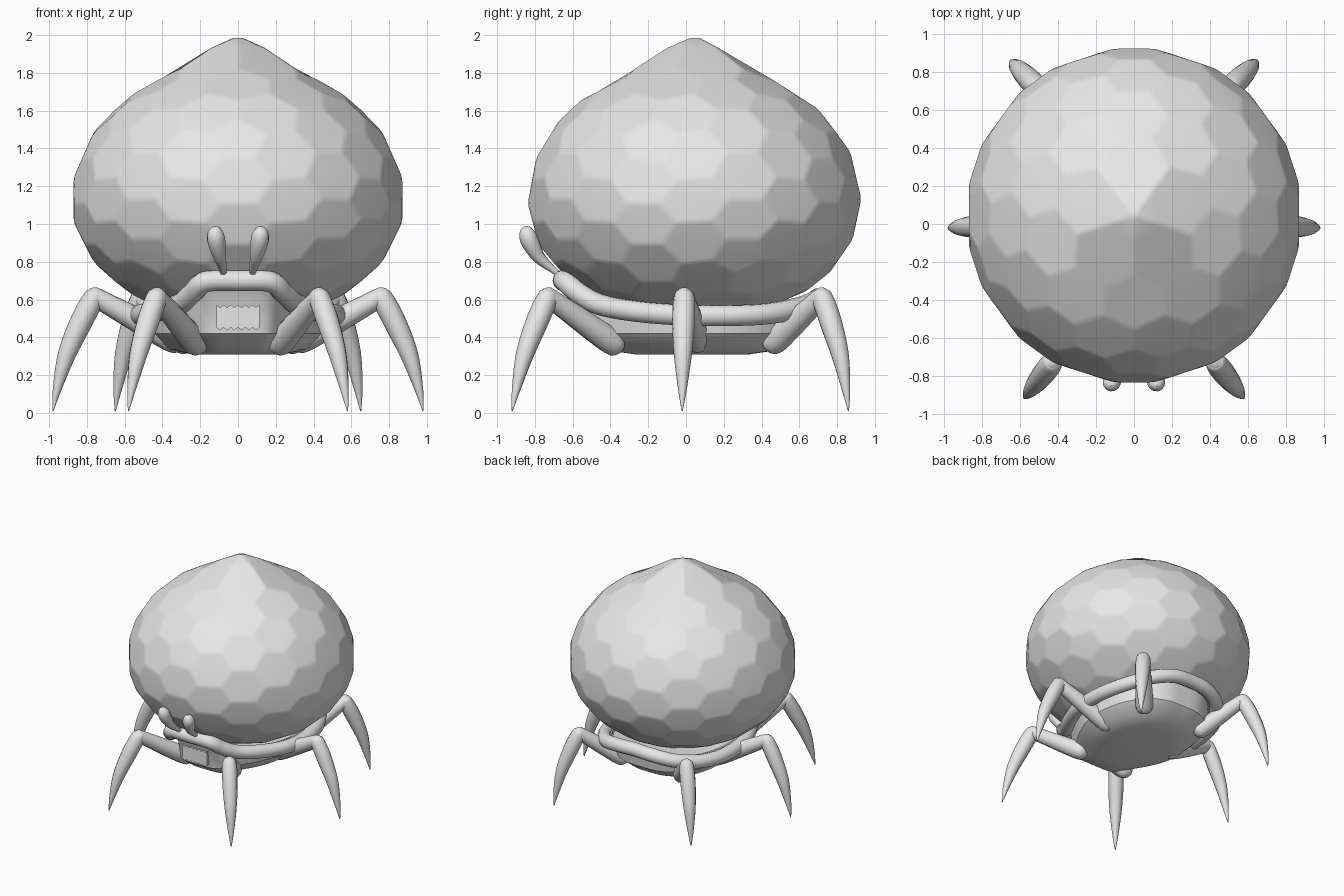
import bpy, bmesh, math
from mathutils import Vector, Matrix

if "Cube" in bpy.data.objects:
    bpy.data.objects.remove(bpy.data.objects["Cube"])

grey = bpy.data.materials.new("plain grey")
grey.diffuse_color = (0.8, 0.8, 0.8, 1)
grey.use_nodes = True
grey.node_tree.nodes["Principled BSDF"].inputs["Base Color"].default_value = grey.diffuse_color


def add_mesh(name, bm, smooth=True):
    bmesh.ops.recalc_face_normals(bm, faces=bm.faces)
    me = bpy.data.meshes.new(name)
    bm.to_mesh(me)
    bm.free()
    ob = bpy.data.objects.new(name, me)
    bpy.context.collection.objects.link(ob)
    me.materials.append(grey)
    for p in me.polygons:
        p.use_smooth = smooth
    return ob


def spline(pts, steps=6, cyclic=False):
    """Catmull-Rom samples through points of any dimension."""
    n, out = len(pts), []
    get = (lambda i: pts[i % n]) if cyclic else (lambda i: pts[max(0, min(n - 1, i))])
    for i in range(n if cyclic else n - 1):
        a, b, c, d = (get(i + k) for k in (-1, 0, 1, 2))
        for s in range(steps):
            t = s / steps
            out.append([0.5 * (2 * q + (r - p) * t + (2 * p - 5 * q + 4 * r - w) * t * t
                               + (3 * q - p - 3 * r + w) * t ** 3)
                        for p, q, r, w in zip(a, b, c, d)])
    if not cyclic:
        out.append(list(pts[-1]))
    return out


def tube(name, pts, cyclic=False):
    """Round tube along (x, y, z, radius) points."""
    cu = bpy.data.curves.new(name, 'CURVE')
    cu.dimensions = '3D'
    cu.bevel_depth = 1.0
    cu.bevel_resolution = 4
    samples = spline(pts, 6, cyclic)
    sp = cu.splines.new('POLY')
    sp.points.add(len(samples) - 1)
    for p, s in zip(sp.points, samples):
        p.co = (s[0], s[1], s[2], 1)
        p.radius = max(s[3], 0.002)
    sp.use_cyclic_u = cyclic
    sp.use_smooth = True
    cu.materials.append(grey)
    ob = bpy.data.objects.new(name, cu)
    bpy.context.collection.objects.link(ob)
    return ob


def hull_of(points):
    bm = bmesh.new()
    for p in points:
        bm.verts.new(p)
    bmesh.ops.convex_hull(bm, input=bm.verts[:])
    bm.normal_update()
    return bm


# Shell: hexagon-faceted ball drawn up to a pointed tip
bm = bmesh.new()
bmesh.ops.create_icosphere(bm, subdivisions=1, radius=1)
bmesh.ops.rotate(bm, verts=bm.verts, cent=(0, 0, 0), matrix=Matrix.Rotation(-math.pi / 2, 3, 'Z'))
pts = [v.co.normalized() for v in bm.verts] + [f.calc_center_median().normalized() for f in bm.faces]
bm.free()
bm = hull_of(pts)
pts = [v.co.copy() for v in bm.verts]
pts += [((e.verts[0].co + e.verts[1].co) / 2).normalized() for e in bm.edges]
bm.free()
tri = hull_of(pts)
tri.faces.index_update()


def shell_shape(n):
    z = 0.64 * n.z if n.z < 0 else 0.73 * n.z + 0.15 * n.z ** 30
    return Vector((0.888 * n.x, 0.045 + 0.888 * n.y, 1.12 + z))


dual = bmesh.new()
cells = [dual.verts.new(shell_shape(f.calc_center_median().normalized())) for f in tri.faces]
for v in tri.verts:
    n = v.co.normalized()
    u = n.orthogonal().normalized()
    w = n.cross(u)
    ring = sorted(v.link_faces, key=lambda f: math.atan2(
        (f.calc_center_median() - v.co).dot(w), (f.calc_center_median() - v.co).dot(u)))
    loop = [cells[f.index] for f in ring]
    if n.z > 0.999:
        tip = dual.verts.new(shell_shape(n))
        for a, b in zip(loop, loop[1:] + loop[:1]):
            dual.faces.new((a, b, tip))
    else:
        dual.faces.new(loop)
tri.free()
shell = add_mesh("shell", dual)
bev = shell.modifiers.new("soft edges", 'BEVEL')
bev.width = 0.018
bev.segments = 1
bev.limit_method = 'ANGLE'
bev.angle_limit = math.radians(7)
shell.modifiers.new("flat panels", 'WEIGHTED_NORMAL')

# Rim under the shell, arched up above the mouth
side = [(0.17, -0.64, 0.695), (0.24, -0.57, 0.635), (0.31, -0.46, 0.575), (0.42, -0.28, 0.54),
        (0.51, -0.05, 0.52), (0.52, 0.2, 0.515), (0.46, 0.43, 0.525), (0.33, 0.61, 0.56),
        (0.17, 0.69, 0.595)]
path = [(0, -0.65, 0.70)] + side + [(0, 0.70, 0.605)] + [(-x, y, z) for x, y, z in reversed(side)]
tube("rim", [(x, y, z, 0.056) for x, y, z in path], cyclic=True)

# Underbody, lofted from the rim down to the belly
bm = bmesh.new()
loops = []
outline = spline(path, 3, cyclic=True)
for scale, z in ((0.98, None), (0.90, 0.56), (0.86, 0.42), (0.70, 0.335), (0.45, 0.31)):
    loops.append([bm.verts.new((x * scale, 0.04 + (y - 0.04) * scale,
                                h if z is None else z + (h - 0.52) * (0.3 if z > 0.5 else 0)))
                  for x, y, h in outline])
count = len(outline)
for a, b in zip(loops, loops[1:]):
    for i in range(count):
        j = (i + 1) % count
        bm.faces.new((a[i], a[j], b[j], b[i]))
bm.faces.new(loops[-1])
mid = bm.verts.new((0, 0.04, 0.53))
for i in range(count):
    bm.faces.new((loops[0][i], mid, loops[0][(i + 1) % count]))
body = add_mesh("underbody", bm)
bpy.context.view_layer.objects.active = body
body.select_set(True)
bpy.ops.object.shade_smooth_by_angle(angle=math.radians(35))

# Mouth plate with jagged upper and lower edges
bm = bmesh.new()
teeth = 12
top = [(-0.115 + 0.23 * i / teeth, 0.565 + 0.007 * (-1) ** i) for i in range(teeth + 1)]
low = [(x, 0.445 + 0.007 * (-1) ** i) for i, (x, _) in enumerate(top)]
face = bm.faces.new([bm.verts.new((x, -0.585, z)) for x, z in top + low[::-1]])
ext = bmesh.ops.extrude_face_region(bm, geom=[face])
bmesh.ops.translate(bm, vec=(0, 0.06, 0), verts=[g for g in ext["geom"] if isinstance(g, bmesh.types.BMVert)])
add_mesh("mouth_plate", bm, smooth=False)


# Legs: hip, knee and foot points on the right side
legs = {"front": ((0.22, -0.38, 0.365), (0.43, -0.73, 0.615), (0.58, -0.92, 0.01)),
        "middle": ((0.33, 0.06, 0.38), (0.76, -0.01, 0.615), (0.98, -0.02, 0.01)),
        "back": ((0.28, 0.46, 0.37), (0.51, 0.72, 0.615), (0.65, 0.86, 0.01))}


def along(a, b, t, r, bulge=(0, 0, 0)):
    return tuple(a.lerp(b, t) + Vector(bulge)) + (r,)


for s, label in ((1, "right"), (-1, "left")):
    for name, joints in legs.items():
        hip, knee, foot = (Vector((s * x, y, z)) for x, y, z in joints)
        tube(f"{name}_{label}_upper_leg", [
            along(hip, knee, -0.12, 0.0), along(hip, knee, -0.08, 0.045), along(hip, knee, 0.02, 0.068),
            along(hip, knee, 0.3, 0.068), along(hip, knee, 0.85, 0.055),
            along(hip, knee, 1.0, 0.05), along(hip, knee, 1.08, 0.03), along(hip, knee, 1.1, 0.0)])
        out = Vector((foot.x - knee.x, foot.y - knee.y, 0)).normalized()
        tube(f"{name}_{label}_lower_leg", [
            along(knee, foot, -0.08, 0.0), along(knee, foot, -0.06, 0.03), along(knee, foot, 0.0, 0.055),
            along(knee, foot, 0.2, 0.06, out * 0.02), along(knee, foot, 0.5, 0.048, out * 0.035),
            along(knee, foot, 0.8, 0.024, out * 0.02), along(knee, foot, 1.0, 0.003)])

    # Eye stalk swelling into a rounded eye
    tube(f"{label}_eye", [
        (s * 0.075, -0.63, 0.70, 0.014), (s * 0.08, -0.70, 0.755, 0.018), (s * 0.095, -0.775, 0.82, 0.033),
        (s * 0.112, -0.82, 0.895, 0.047), (s * 0.119, -0.84, 0.945, 0.045),
        (s * 0.121, -0.85, 0.978, 0.025), (s * 0.122, -0.853, 0.988, 0.0)])
